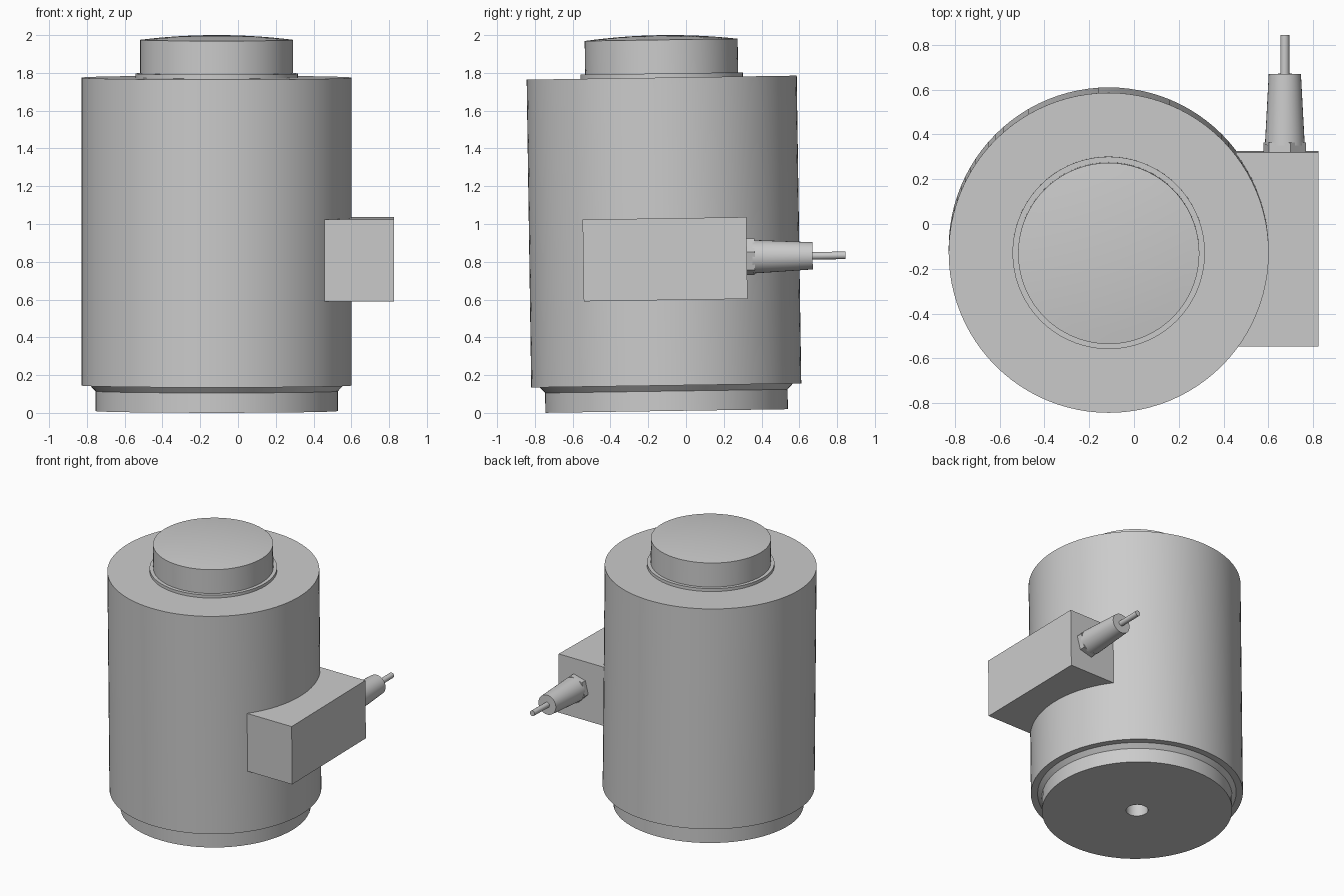
import bpy, bmesh
from math import sin, cos, asin, radians, sqrt
from mathutils import Matrix, Vector

old = bpy.data.objects.get("Cube")
if old:
    bpy.data.objects.remove(old, do_unlink=True)

steel = bpy.data.materials.new("brushed grey steel")
steel.use_nodes = True
GREY = (0.6, 0.6, 0.6, 1.0)
steel.diffuse_color = GREY
steel.node_tree.nodes["Principled BSDF"].inputs["Base Color"].default_value = GREY

# The whole assembly leans slightly towards the front
PLACE = Matrix.Translation((-0.113, -0.1025, 0.01)) @ Matrix.Rotation(radians(0.85), 4, 'X')


def finish(name, bm, local=Matrix()):
    bmesh.ops.recalc_face_normals(bm, faces=bm.faces)
    bm.transform(PLACE @ local)
    mesh = bpy.data.meshes.new(name)
    bm.to_mesh(mesh)
    bm.free()
    mesh.materials.append(steel)
    obj = bpy.data.objects.new(name, mesh)
    bpy.context.collection.objects.link(obj)
    bpy.ops.object.select_all(action='DESELECT')
    obj.select_set(True)
    bpy.context.view_layer.objects.active = obj
    bpy.ops.object.shade_smooth_by_angle(angle=radians(25))
    return obj


def lathe(name, profile, sides=72, local=Matrix()):
    """Turn a (radius, height) profile about the z axis."""
    bm = bmesh.new()
    verts = [bm.verts.new((r, 0, z)) for r, z in profile]
    edges = [bm.edges.new(pair) for pair in zip(verts, verts[1:])]
    bmesh.ops.spin(bm, geom=verts + edges, cent=(0, 0, 0), axis=(0, 0, 1),
                   angle=radians(360), steps=sides, use_merge=True)
    bmesh.ops.remove_doubles(bm, verts=bm.verts, dist=0.0001)
    return finish(name, bm, local)


BODY_R, BODY_BOTTOM, BODY_TOP = 0.715, 0.135, 1.765

# Main cylinder, hollow underneath to take the base
lathe("housing", [(0, 0.3), (0.6, 0.3), (0.6, BODY_BOTTOM), (BODY_R, BODY_BOTTOM),
                  (BODY_R, BODY_TOP), (0, BODY_TOP)], 96)

# Foot with a blind centre hole and a flared upper edge
lathe("base", [(0, 0.25), (0.074, 0.25), (0.074, 0), (0.642, 0),
               (0.642, 0.105), (0.67, BODY_BOTTOM), (0.6, 0.29), (0, 0.29)])

# Thin collar around the load button
lathe("collar", [(0, 1.75), (0.43, 1.75), (0.43, 1.787), (0, 1.787)])

# Load button with a shallow domed top
R, RIM, RISE = 0.405, 1.965, 0.025
sphere = (R * R + RISE * RISE) / (2 * RISE)
dome = [(R * t, RIM + RISE - sphere + sqrt(sphere ** 2 - (R * t) ** 2))
        for t in (1 - i / 8 for i in range(9))]
lathe("load_button", [(0, 1.76), (R, 1.76)] + dome)

# Junction box: outline with a concave side following the housing
Y0, Y1, OUT = -0.43, 0.437, 0.938
a0, a1 = asin(Y0 / BODY_R), asin(Y1 / BODY_R)
angles = [a1 + (a0 - a1) * i / 20 for i in range(21)]
bm = bmesh.new()
outline = [(OUT, Y0), (OUT, Y1)]
outline += [((BODY_R - 0.004) * cos(a), BODY_R * sin(a)) for a in angles]
face = bm.faces.new([bm.verts.new((x, y, 0.587)) for x, y in outline])
top = bmesh.ops.extrude_face_region(bm, geom=[face])["geom"]
bmesh.ops.translate(bm, vec=Vector((0, 0, 0.433)),
                    verts=[g for g in top if isinstance(g, bmesh.types.BMVert)])
finish("junction_box", bm)

# Cable gland, turned so that its axis points to the back
GLAND = Matrix.Translation((0.787, Y1, 0.81)) @ Matrix.Rotation(radians(-90), 4, 'X')
HEX = GLAND @ Matrix.Rotation(radians(-15), 4, 'Z')
lathe("gland_nut", [(0, -0.01), (0.099, -0.01), (0.099, 0.042), (0, 0.042)], 6, HEX)
lathe("strain_relief", [(0, 0.03), (0.089, 0.03), (0.072, 0.348), (0, 0.348)], 32, GLAND)
lathe("cable", [(0, 0.33), (0.02, 0.33), (0.02, 0.522), (0, 0.522)], 16, GLAND)
